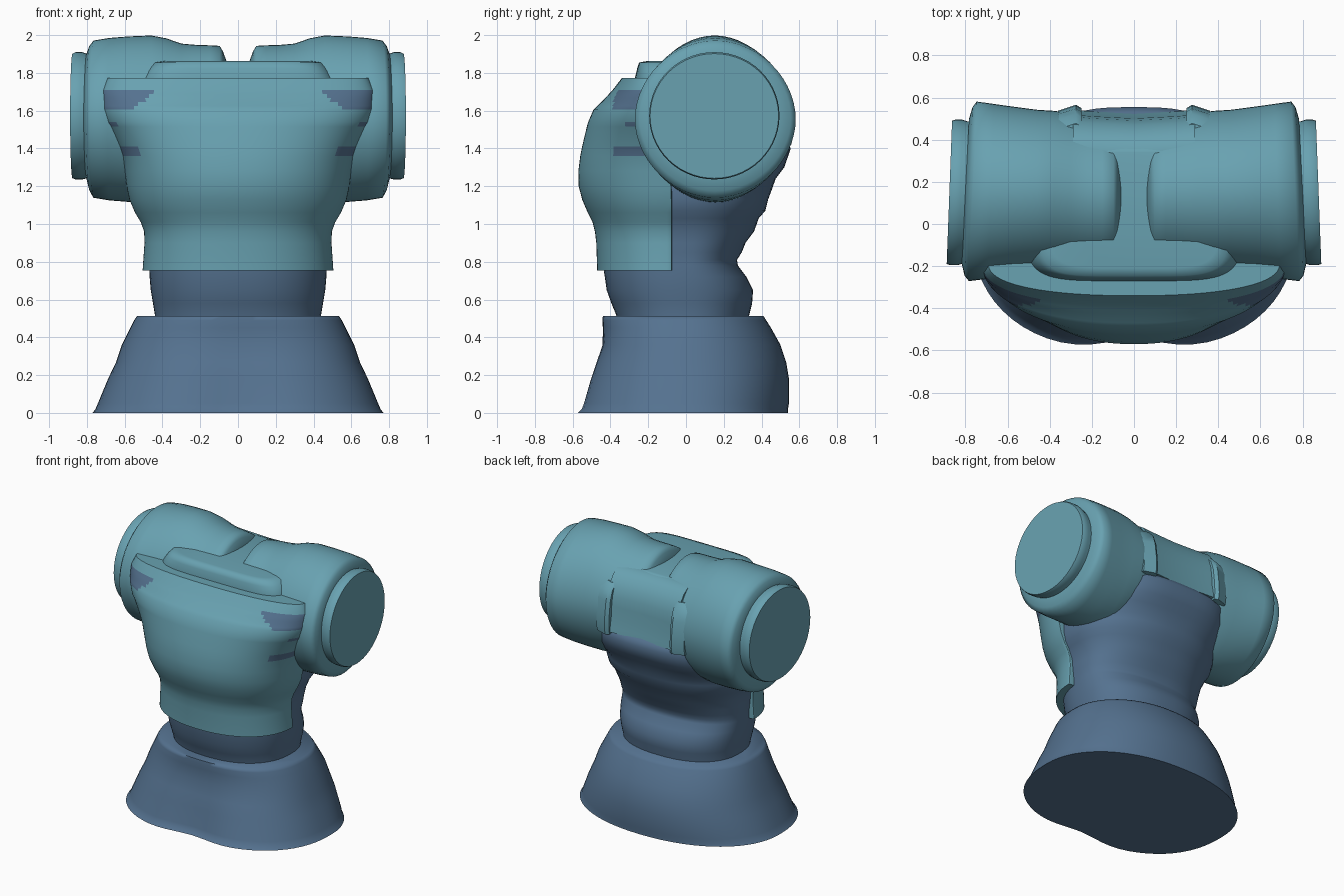
import bpy, bmesh, math

def material(name, rgb):
    m = bpy.data.materials.new(name)
    m.diffuse_color = (*rgb, 1)
    return m

TEAL = material("teal armour", (0.14, 0.36, 0.44))
BLUE = material("slate blue cloth", (0.09, 0.168, 0.278))

def ring(w, front, back, cy=0.0, n=2.3, seg=64, nb=None):
    """Rounded cross-section with its own front and back reach and squareness."""
    pts = []
    for i in range(seg):
        t = 2 * math.pi * i / seg
        c, s = math.cos(t), math.sin(t)
        e = 2 / (nb if nb and s > 0 else n)
        x = w * math.copysign(abs(c) ** e, c)
        d = (back - cy) if s > 0 else (cy - front)
        pts.append((x, cy + d * math.copysign(abs(s) ** e, s)))
    return pts

def loft(name, rings, mats, rule=None, angle=40):
    """Skin a list of 3D rings and close both ends."""
    bm = bmesh.new()
    rows = [[bm.verts.new(p) for p in r] for r in rings]
    k = len(rows[0])
    for a, b in zip(rows, rows[1:]):
        for i in range(k):
            j = (i + 1) % k
            bm.faces.new((a[i], a[j], b[j], b[i]))
    bm.faces.new(rows[0][::-1])
    bm.faces.new(rows[-1])
    bmesh.ops.recalc_face_normals(bm, faces=bm.faces[:])
    if rule:
        for f in bm.faces:
            f.material_index = rule(f)
    me = bpy.data.meshes.new(name)
    bm.to_mesh(me)
    bm.free()
    for m in mats:
        me.materials.append(m)
    ob = bpy.data.objects.new(name, me)
    bpy.context.collection.objects.link(ob)
    bpy.ops.object.select_all(action='DESELECT')
    ob.select_set(True)
    bpy.context.view_layer.objects.active = ob
    bpy.ops.object.shade_smooth_by_angle(angle=math.radians(angle))
    return ob

# Flared skirt with a shallow dent in the front
skirt = []
for z, w, f, b in [(0, .77, -.605, .54), (.02, .755, -.585, .54), (.05, .742, -.572, .545),
                   (.18, .688, -.53, .545), (.27, .645, -.495, .53), (.36, .615, -.457, .50),
                   (.45, .57, -.447, .45), (.49, .55, -.445, .425), (.513, .535, -.44, .41)]:
    skirt.append([(x, y + (.055 * (1 - z / .513) * math.exp(-(x / .22) ** 2) if y < 0 else 0), z)
                  for x, y in ring(w, f, b, 0, 2.4, 64, 2.15)])
loft("skirt", skirt, [BLUE], angle=80)

# Torso with folds down the back, squarer under the shoulders
torso = [[(x, y, z) for x, y in ring(w, f, b, 0, 2.3 if z < 1.2 else 2.9)] for z, w, f, b in [
    (.45, .44, -.36, .33), (.52, .44, -.37, .335), (.58, .45, -.395, .35), (.65, .462, -.42, .355),
    (.72, .468, -.43, .32), (.78, .47, -.44, .275), (.81, .47, -.44, .27), (.85, .475, -.44, .295),
    (.90, .48, -.44, .315), (.96, .485, -.45, .36), (1.03, .515, -.46, .385), (1.07, .54, -.47, .42),
    (1.13, .555, -.48, .435), (1.17, .555, -.48, .45), (1.24, .55, -.46, .475), (1.30, .55, -.45, .52),
    (1.40, .55, -.44, .555), (1.44, .55, -.43, .53), (1.47, .54, -.42, .49), (1.60, .50, -.38, .44),
    (1.75, .42, -.2, .36)]]
loft("torso", torso, [BLUE], angle=80)

# Chest plate: swelling shell over the front, with exposed cloth at its upper corners
def cloth_patch(f):
    c = f.calc_center_median()
    x, z = abs(c.x), c.z
    upper = 1.605 < z < 1.71 and x > .43 + (1.71 - z) * 1.3
    lower = 1.36 < z < 1.41 and x > .52
    nick = 1.515 < z < 1.54 and x > .64
    return 1 if upper or lower or nick else 0

plate = [[(x, y, z) for x, y in ring(w, f, cy + .01, cy, n, 144)] for z, w, f, cy, n in [
    (.755, .505, -.47, -.078, 2.2), (.90, .495, -.475, -.078, 2.2), (.96, .497, -.482, -.078, 2.2),
    (1.01, .515, -.495, -.078, 2.2), (1.06, .545, -.52, -.078, 2.2), (1.13, .575, -.55, -.078, 2.2),
    (1.20, .59, -.568, -.08, 2.2), (1.28, .60, -.57, -.10, 2.2), (1.36, .615, -.56, -.12, 2.2),
    (1.41, .635, -.55, -.13, 2.2), (1.515, .69, -.525, -.15, 2.2), (1.54, .705, -.518, -.16, 2.2),
    (1.605, .725, -.49, -.17, 2.2), (1.625, .725, -.47, -.18, 2.2), (1.646, .725, -.448, -.18, 2.2),
    (1.667, .725, -.428, -.18, 2.3), (1.688, .725, -.408, -.18, 2.3), (1.71, .72, -.388, -.19, 2.3),
    (1.772, .69, -.34, -.19, 2.3)]]
loft("chest_plate", plate, [TEAL, BLUE], cloth_patch, 38)

# Collar between the shoulders
collar = [[(x, y, z) for x, y in ring(w, f, b, .05, 5)] for z, w, f, b in [
    (1.6, .51, -.27, .36), (1.775, .51, -.27, .37), (1.825, .475, -.258, .37), (1.855, .445, -.248, .36),
    (1.862, .40, -.21, .34)]]
loft("collar", collar, [TEAL], angle=80)

# Back band and its two end straps, swept sideways from one profile
def sweep(name, ends, profile):
    loft(name, [[(x, y + out, z) for y, z in profile] for x, out in ends], [TEAL])

band = [(.10, 1.80), (.10, 1.861), (.34, 1.861), (.385, 1.85), (.43, 1.82), (.475, 1.755),
        (.497, 1.69), (.507, 1.62), (.512, 1.54), (.525, 1.47), (.53, 1.435), (.3, 1.435)]
sweep("back_band", [(-.29, .012), (-.2, .004), (0, -.006), (.2, .004), (.29, .012)], band)
strap = [(.30, 1.78), (.45, 1.775), (.495, 1.73), (.52, 1.66), (.533, 1.56), (.538, 1.47),
         (.53, 1.42), (.3, 1.42)]
for side, tag in ((-1, "left"), (1, "right")):
    sweep("back_strap_" + tag, [(side * .25, .012), (side * .275, .028), (side * .36, 0)], strap)

# Shoulder drums and their raised end discs
def barrel(name, side, rows, tilt, angle, n=2.0):
    rings = []
    for x, cy, ry, cz, rz in rows:
        r = []
        for y, z in ring(ry, -rz, rz, 0, n, 56):
            r.append((side * (x - tilt * y * max(0, (x - .5) / .3)), cy + y, cz + z))
        rings.append(r)
    loft(name, rings, [TEAL], angle=angle)

drum = [(.06, .13, .27, 1.56, .30), (.08, .13, .325, 1.56, .355), (.097, .13, .345, 1.56, .383),
        (.15, .135, .352, 1.56, .386), (.22, .14, .36, 1.56, .388), (.30, .15, .376, 1.555, .40),
        (.38, .152, .385, 1.555, .428), (.46, .152, .39, 1.555, .443), (.58, .155, .402, 1.555, .438),
        (.68, .155, .415, 1.555, .430), (.765, .155, .426, 1.555, .416), (.785, .155, .40, 1.56, .385),
        (.80, .155, .345, 1.57, .335)]
disc = [(.74, .15, .335, 1.57, .325), (.80, .15, .337, 1.572, .330), (.825, .15, .345, 1.573, .337),
        (.86, .15, .345, 1.573, .337), (.876, .15, .340, 1.572, .330)]
for side, tag in ((-1, "left"), (1, "right")):
    barrel("shoulder_" + tag, side, drum, .05, 70, 1.93)
    barrel("shoulder_disc_" + tag, side, disc, .03, 40)
